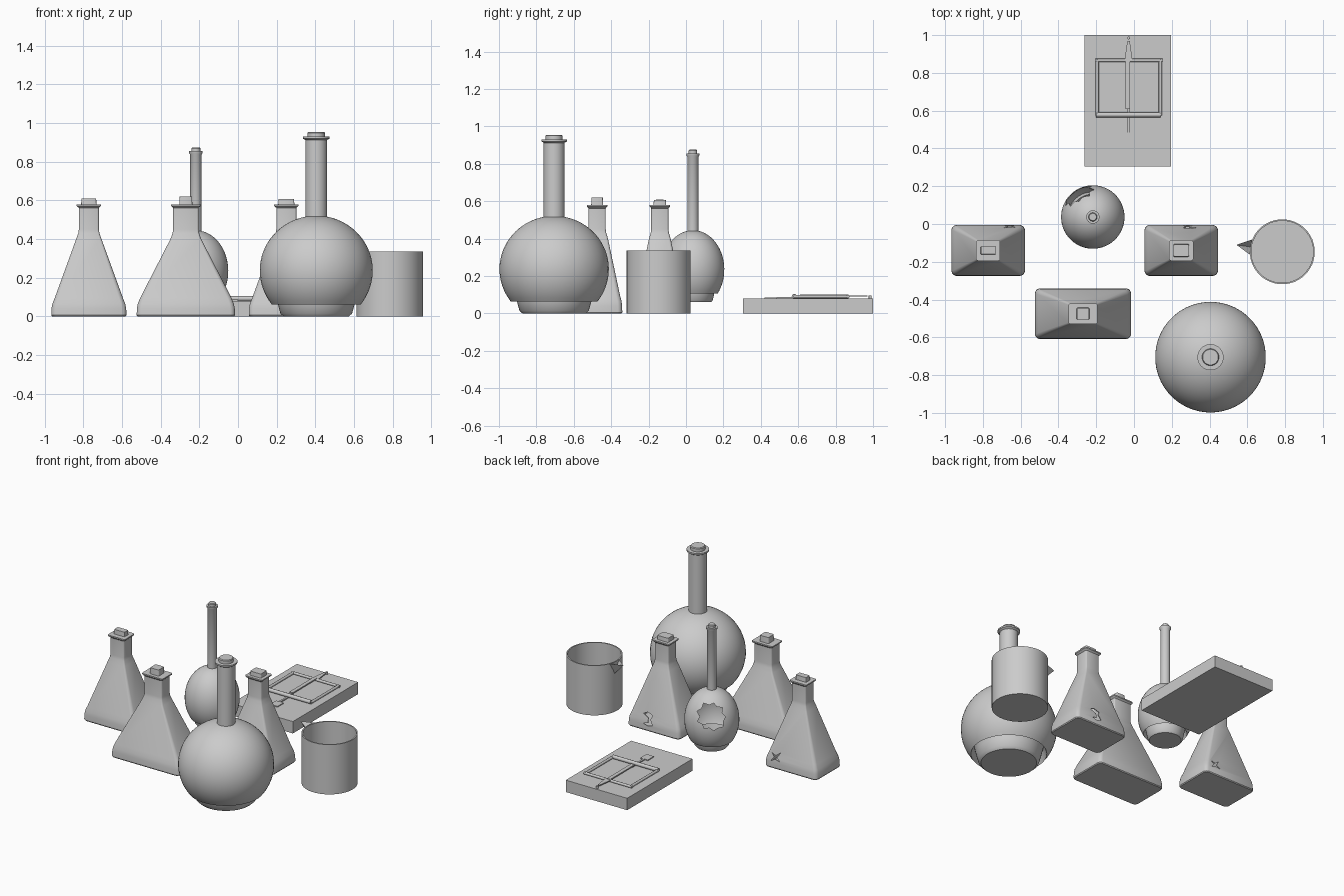
import bpy, bmesh, math, random
from mathutils import Vector

cube = bpy.data.objects.get("Cube")
if cube:
    bpy.data.objects.remove(cube)

grey = bpy.data.materials.new("light_grey")
grey.use_nodes = True
grey.diffuse_color = (0.6, 0.6, 0.6, 1)
grey.node_tree.nodes["Principled BSDF"].inputs["Base Color"].default_value = (0.6, 0.6, 0.6, 1)


def finish(name, bm, smooth=True):
    bmesh.ops.recalc_face_normals(bm, faces=bm.faces)
    mesh = bpy.data.meshes.new(name)
    bm.to_mesh(mesh)
    bm.free()
    mesh.materials.append(grey)
    ob = bpy.data.objects.new(name, mesh)
    bpy.context.collection.objects.link(ob)
    if smooth:
        activate(ob)
        bpy.ops.object.shade_smooth_by_angle(angle=math.radians(35))
    return ob


def activate(ob):
    bpy.ops.object.select_all(action='DESELECT')
    ob.select_set(True)
    bpy.context.view_layer.objects.active = ob


def loft(name, x, y, rings, corner=1.0, k=10):
    """Skin rounded-rectangle rings (half x, half y, z) into a closed body."""
    bm = bmesh.new()
    loops = []
    for hx, hy, z in rings:
        r = min(hx, hy) * corner
        loop = []
        for q, (sx, sy) in enumerate(((1, 1), (-1, 1), (-1, -1), (1, -1))):
            for i in range(k):
                a = (q + (i + 0.5) / k) * math.pi / 2
                loop.append(bm.verts.new((x + sx * (hx - r) + r * math.cos(a),
                                          y + sy * (hy - r) + r * math.sin(a), z)))
        loops.append(loop)
    n = 4 * k
    for a, b in zip(loops, loops[1:]):
        for i in range(n):
            bm.faces.new((a[i], a[(i + 1) % n], b[(i + 1) % n], b[i]))
    bm.faces.new(loops[0])
    bm.faces.new(loops[-1])
    return finish(name, bm)


def break_hole(ob, outline, origin, axis, depth):
    """Hollow the body and punch a jagged outline through its wall."""
    axis = Vector(axis).normalized()
    u = Vector((0, 0, 1)).cross(axis).normalized()
    v = axis.cross(u)
    bm = bmesh.new()
    base = [bm.verts.new(Vector(origin) + u * a + v * b) for a, b in outline]
    face = bm.faces.new(base)
    out = bmesh.ops.extrude_face_region(bm, geom=[face])
    bmesh.ops.translate(bm, vec=axis * depth,
                        verts=[g for g in out["geom"] if isinstance(g, bmesh.types.BMVert)])
    cutter = finish("hole_cutter", bm, False)
    cutter.hide_render = True
    activate(ob)
    shell = ob.modifiers.new("shell", 'SOLIDIFY')
    shell.thickness, shell.offset = 0.005, -1
    cut = ob.modifiers.new("cut", 'BOOLEAN')
    cut.object, cut.operation, cut.solver = cutter, 'DIFFERENCE', 'EXACT'
    for m in ("shell", "cut"):
        bpy.ops.object.modifier_apply(modifier=m)
    bpy.data.objects.remove(cutter)


def round_flask(name, x, y, z0, width, high, neck, lip, cork, z_lip, z_top):
    """Footed bulb with a long neck, rim and stopper."""
    rings = [(0.58, 0), (0.635, 0.012), (0.68, 0.05), (0.72, 0.09)]
    rings = [(r * width, z0 + z * high / 0.41) for r, z in rings]
    centre = z0 + 0.46 * high
    half = 0.552 * high
    lo, hi = -0.66, math.acos(neck / width)
    for i in range(25):
        a = lo + (hi - lo) * i / 24
        rings.append((width * math.cos(a), centre + half * math.sin(a)))
    rings += [(neck, z_lip - 0.018), (lip, z_lip - 0.01), (lip, z_lip),
              (cork, z_lip), (cork, z_top - 0.005), (cork - 0.004, z_top)]
    return loft(name, x, y, [(r, r, z) for r, z in rings], k=12)


def tapered_flask(name, x, y, half, neck, cork, z_top):
    """Rectangular tapering flask with a square neck, rim and stopper."""
    hy, ny = 0.135, 0.046
    rings = [(half - 0.004, hy - 0.004, 0), (half, hy, 0.006), (half - 0.001, hy - 0.001, 0.04),
             (half - 0.006, hy - 0.004, 0.065), (half - 0.018, hy - 0.012, 0.095),
             (neck + 0.014, ny + 0.012, 0.40), (neck + 0.003, ny + 0.003, 0.43),
             (neck, ny, 0.45), (neck, ny, 0.562), (neck + 0.012, ny + 0.009, 0.572),
             (neck + 0.012, ny + 0.009, 0.58), (cork[0], cork[1], 0.58),
             (cork[0] - 0.002, cork[1] - 0.002, z_top)]
    return loft(name, x, y, rings, corner=0.22, k=4)


# Round flasks, the small one broken at the back
round_flask("large_round_flask", 0.405, -0.705, 0, 0.293, 0.515, 0.056, 0.069, 0.045, 0.93, 0.955)
small = round_flask("small_round_flask", -0.218, 0.037, 0.06, 0.168, 0.38, 0.03, 0.035, 0.023,
                    0.855, 0.875)
random.seed(4)
jag = []
for i in range(18):
    r = random.uniform(0.066, 0.08) if i % 2 else random.uniform(0.083, 0.096)
    jag.append((r * math.cos(i * math.tau / 18), r * math.sin(i * math.tau / 18)))
way = Vector((-0.5, 0.75, 0.42)).normalized()
break_hole(small, jag, Vector((-0.218, 0.037, 0.25)) + way * 0.06, way, 0.3)

# Tapered flasks, two of them cracked low on the back
left = tapered_flask("side_tapered_flask", -0.772, -0.14, 0.195, 0.052, (0.04, 0.022), 0.61)
tapered_flask("wide_tapered_flask", -0.27, -0.475, 0.255, 0.066, (0.034, 0.032), 0.62)
right = tapered_flask("middle_tapered_flask", 0.25, -0.14, 0.195, 0.052, (0.042, 0.034), 0.607)
crescent = [(-0.04, 0.03), (-0.01, 0.045), (0.03, 0.03), (0.015, 0.005), (0.035, -0.03),
            (0.0, -0.04), (-0.035, -0.03), (0.0, -0.022), (0.0, 0.01), (-0.02, 0.02)]
fork = [(-0.035, -0.03), (-0.005, -0.012), (0.035, -0.022), (0.008, 0.0), (0.03, 0.035),
        (-0.002, 0.01), (-0.035, 0.025), (-0.012, 0.0)]
break_hole(right, crescent, (0.29, -0.06, 0.075), (0, 1, 0), 0.15)
break_hole(left, fork, (-0.66, -0.06, 0.075), (0, 1, 0), 0.15)

# Open beaker with a pouring spout
bx, by, br, bh = 0.785, -0.147, 0.172, 0.335
loft("beaker", bx, by, [(r, r, z) for r, z in
                        ((br, 0), (br, bh), (br - 0.008, bh), (br - 0.008, 0.008))], k=10)
bm = bmesh.new()


def rim_point(angle, r, z):
    return bm.verts.new((bx + r * math.cos(angle), by + r * math.sin(angle), z))


mid = math.pi - 0.15
tip = rim_point(mid, 0.245, bh)
foot = rim_point(mid, br - 0.002, bh - 0.08)
for side in (-0.25, 0.25):
    bm.faces.new((rim_point(mid + side, br - 0.002, bh), tip, foot))
bmesh.ops.remove_doubles(bm, verts=bm.verts, dist=0.0001)
finish("beaker_spout", bm, False)


# Spring trap
def block(name, x0, x1, y0, y1, z0, z1, taper=1.0):
    bm = bmesh.new()
    bmesh.ops.create_cube(bm, size=1)
    for v in bm.verts:
        t = taper if v.co.y > 0 else 1
        v.co = ((x0 + x1) / 2 + v.co.x * (x1 - x0) * t,
                (y0 + y1) / 2 + v.co.y * (y1 - y0), (z0 + z1) / 2 + v.co.z * (z1 - z0))
    return finish(name, bm, False)


def rod(name, start, end, radius):
    curve = bpy.data.curves.new(name, 'CURVE')
    curve.dimensions, curve.bevel_depth, curve.bevel_resolution = '3D', radius, 2
    curve.use_fill_caps = True
    spline = curve.splines.new('POLY')
    spline.points.add(1)
    for p, co in zip(spline.points, (start, end)):
        p.co = (*co, 1)
    curve.materials.append(grey)
    ob = bpy.data.objects.new(name, curve)
    bpy.context.collection.objects.link(ob)


block("trap_board", -0.262, 0.195, 0.305, 1.0, 0, 0.08)
rod("trap_spring", (-0.2, 0.578, 0.092), (0.14, 0.578, 0.092), 0.013)
rod("trap_back_bar", (-0.205, 0.866, 0.09), (0.15, 0.866, 0.09), 0.009)
for label, x in (("right", -0.195), ("left", 0.14)):
    rod("trap_" + label + "_bar", (x, 0.575, 0.09), (x, 0.87, 0.09), 0.009)
block("trap_latch_strip", -0.045, -0.02, 0.61, 0.87, 0.092, 0.1)
block("trap_latch_arm", -0.05, -0.008, 0.866, 0.97, 0.09, 0.097, 0.3)
rod("trap_latch_pin", (-0.028, 0.985, 0.08), (-0.028, 0.985, 0.096), 0.008)
block("trap_bait_plate", -0.055, 0.0, 0.42, 0.485, 0.08, 0.086)
block("trap_bait_stem", -0.034, -0.022, 0.485, 0.62, 0.08, 0.088)
